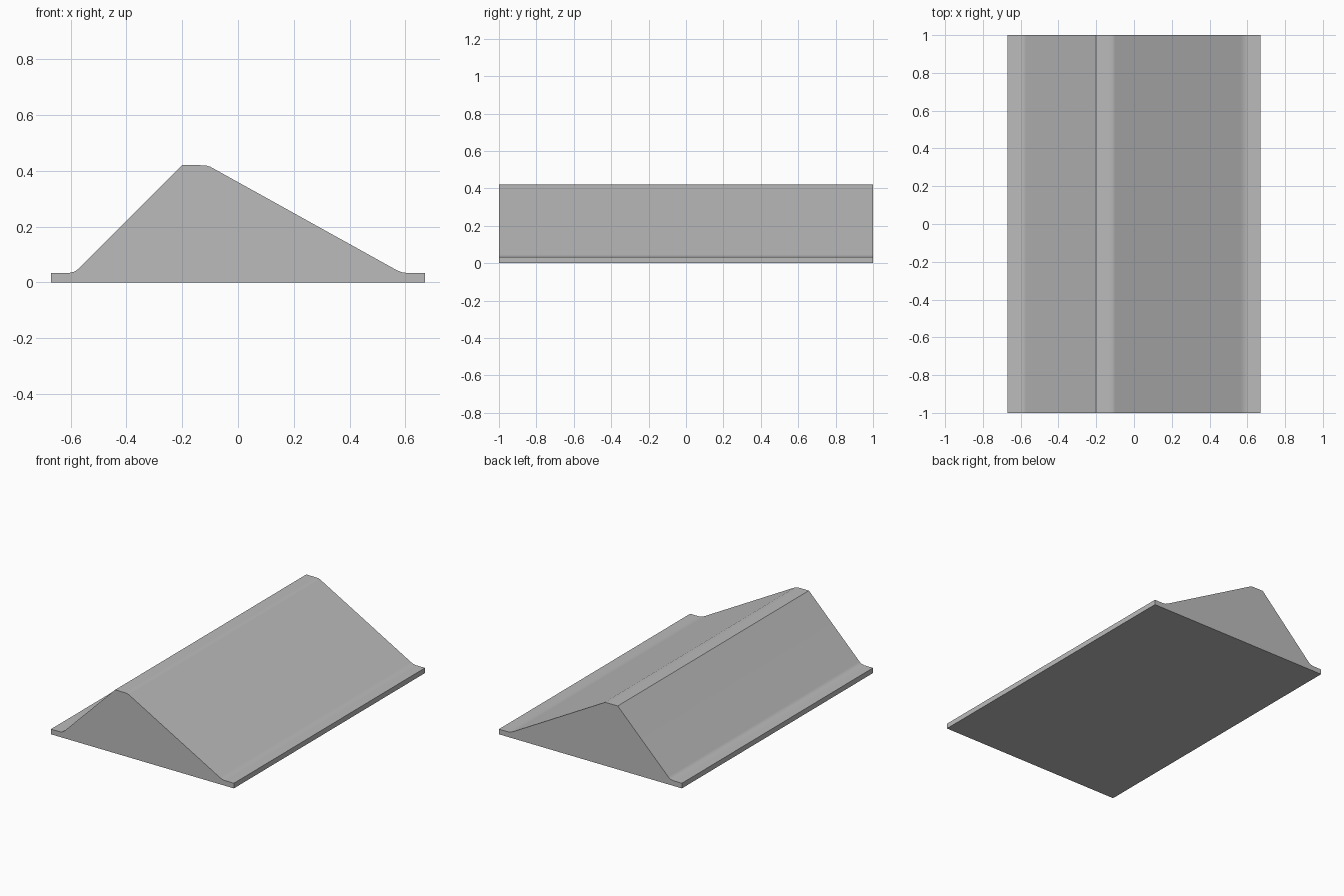
import bpy
import bmesh
import math

cube = bpy.data.objects.get("Cube")
if cube:
    bpy.data.objects.remove(cube, do_unlink=True)

# Plain grey material
grey = bpy.data.materials.new("plain_grey")
grey.use_nodes = True
colour = (0.5, 0.5, 0.5, 1)
grey.diffuse_color = colour
grey.node_tree.nodes["Principled BSDF"].inputs["Base Color"].default_value = colour

# Cross-section in x and z: flat base lip, steep side, crest, gentle side
profile = [
    (-0.67, 0), (0.67, 0), (0.67, 0.034),
    (0.605, 0.034), (0.585, 0.037), (0.565, 0.046),   # gentle side foot
    (-0.10, 0.415), (-0.115, 0.419), (-0.135, 0.42),  # rounded crest
    (-0.20, 0.42),                                    # sharp crest edge
    (-0.57, 0.05), (-0.585, 0.039), (-0.605, 0.034),  # steep side foot
    (-0.67, 0.034),
]

# Sweep the cross-section from front to back
bm = bmesh.new()
front = bm.faces.new([bm.verts.new((x, -1, z)) for x, z in profile])
sweep = bmesh.ops.extrude_face_region(bm, geom=[front], use_keep_orig=True)
back_verts = [v for v in sweep["geom"] if isinstance(v, bmesh.types.BMVert)]
bmesh.ops.translate(bm, verts=back_verts, vec=(0, 2, 0))
bmesh.ops.recalc_face_normals(bm, faces=bm.faces)

mesh = bpy.data.meshes.new("ridge_block")
bm.to_mesh(mesh)
bm.free()
mesh.materials.append(grey)
ridge = bpy.data.objects.new("ridge_block", mesh)
bpy.context.collection.objects.link(ridge)

# Smooth the fillets while keeping the crest and end edges crisp
bpy.context.view_layer.objects.active = ridge
ridge.select_set(True)
bpy.ops.object.shade_smooth_by_angle(angle=math.radians(30))
weighted = ridge.modifiers.new("even_shading", "WEIGHTED_NORMAL")
weighted.keep_sharp = True
